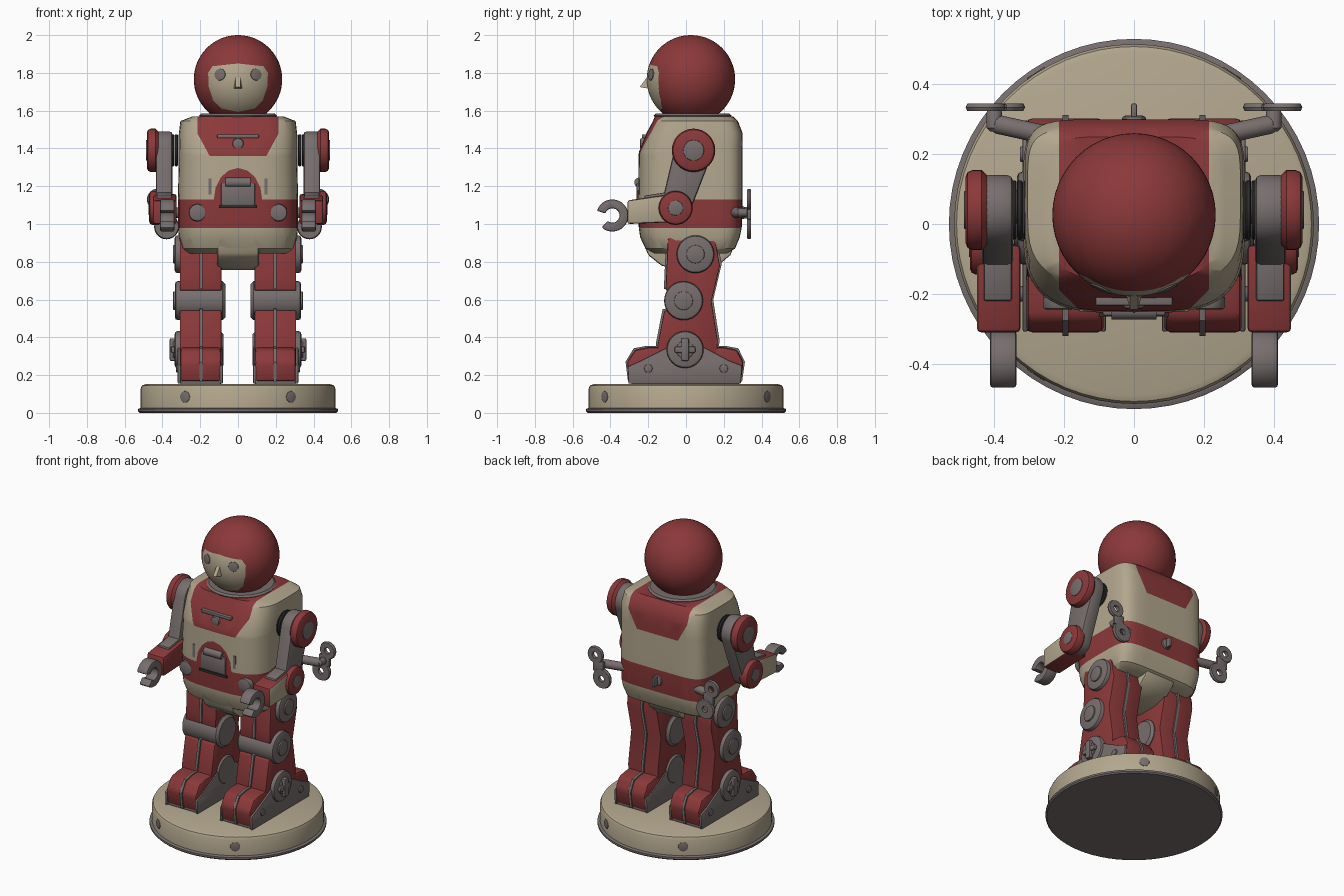
import bpy, bmesh, math
from mathutils import Vector, Matrix

cube = bpy.data.objects.get("Cube")
if cube:
    bpy.data.objects.remove(cube)


def material(name, rgb):
    m = bpy.data.materials.new(name)
    m.use_nodes = True
    m.diffuse_color = (*rgb, 1)
    m.node_tree.nodes["Principled BSDF"].inputs["Base Color"].default_value = (*rgb, 1)
    return m


RED = material("brick_red", (0.26, 0.04, 0.042))
CREAM = material("warm_cream", (0.45, 0.385, 0.27))
GRAY = material("metal_gray", (0.185, 0.157, 0.155))
DARK = material("dark_gap", (0.03, 0.028, 0.028))


def finish(name, bm, mats, mirror=False, rule=None):
    bmesh.ops.recalc_face_normals(bm, faces=bm.faces)
    for f in bm.faces:
        f.smooth = True
        if rule:
            f.material_index = rule(f.calc_center_median(), f.normal)
    me = bpy.data.meshes.new(name)
    bm.to_mesh(me)
    bm.free()
    me.set_sharp_from_angle(angle=math.radians(35))
    for m in mats:
        me.materials.append(m)
    ob = bpy.data.objects.new(name, me)
    bpy.context.collection.objects.link(ob)
    if mirror:
        ob.modifiers.new("Mirror", 'MIRROR').use_mirror_merge = False


def lathe(name, profile, centre, axis, mat, mirror=False, steps=32, closed=False):
    """Spin (radius, height) points around an axis through centre."""
    bm = bmesh.new()
    vs = [bm.verts.new((r, 0, h)) for r, h in profile]
    edges = [bm.edges.new(p) for p in zip(vs, vs[1:])]
    if closed:
        edges.append(bm.edges.new((vs[-1], vs[0])))
    bmesh.ops.spin(bm, geom=vs + edges, cent=(0, 0, 0), axis=(0, 0, 1),
                   angle=math.tau, steps=steps, use_merge=True)
    bmesh.ops.remove_doubles(bm, verts=bm.verts, dist=1e-5)
    rot = Vector(axis).to_track_quat('Z', 'Y').to_matrix().to_4x4()
    bm.transform(Matrix.Translation(centre) @ rot)
    finish(name, bm, [mat], mirror)


def disc(name, centre, axis, r, d, mat, mirror=False, b=0.01):
    prof = [(0, 0), (r - b, 0), (r, b), (r, d - b), (r - b * .3, d - b * .3), (r - b, d), (0, d)]
    lathe(name, prof, centre, axis, mat, mirror)


def plate(name, pts, x0, x1, mats, mirror=True, bevel=0.012, rule=None):
    """Extrude a (y, z) outline from x0 to x1."""
    bm = bmesh.new()
    face = bm.faces.new([bm.verts.new((x0, y, z)) for y, z in pts])
    ext = bmesh.ops.extrude_face_region(bm, geom=[face])
    moved = [g for g in ext["geom"] if isinstance(g, bmesh.types.BMVert)]
    bmesh.ops.translate(bm, verts=moved, vec=(x1 - x0, 0, 0))
    if bevel:
        sharp = [e for e in bm.edges if e.calc_face_angle(0) > 0.5]
        bmesh.ops.bevel(bm, geom=sharp, offset=bevel, segments=2, profile=0.5, affect='EDGES')
    finish(name, bm, mats, mirror, rule)


def rect(y0, y1, z0, z1):
    return [(y0, z0), (y1, z0), (y1, z1), (y0, z1)]


def arc(c, r, a0, a1, n=16):
    return [(c[0] + r * math.cos(a0 + (a1 - a0) * i / n),
             c[1] + r * math.sin(a0 + (a1 - a0) * i / n)) for i in range(n + 1)]


def capsule(p, rp, q, rq):
    a = math.atan2(q[1] - p[1], q[0] - p[0])
    h = math.pi / 2
    return arc(p, rp, a + h, a + 3 * h) + arc(q, rq, a - h, a + h)


def cut(bm, poly):
    """Cut the mesh along the edges of a convex (x, z) polygon."""
    for (x0, z0), (x1, z1) in zip(poly, poly[1:] + poly[:1]):
        bmesh.ops.bisect_plane(bm, geom=bm.verts[:] + bm.edges[:] + bm.faces[:],
                               plane_co=(x0, 0, z0), plane_no=(z1 - z0, 0, x0 - x1), dist=1e-5)


def inside(c, poly):
    return all((x1 - x0) * (c.z - z0) - (z1 - z0) * (c.x - x0) > -1e-6
               for (x0, z0), (x1, z1) in zip(poly, poly[1:] + poly[:1]))


# Round base with a flange and four rivets
lathe("base", [(0, .02), (.515, .02), (.515, .13), (.508, .145), (.49, .152), (0, .152)],
      (0, 0, 0), (0, 0, 1), CREAM, steps=64)
lathe("base_flange", [(0, 0), (.522, 0), (.53, .008), (.53, .02), (.517, .026), (0, .026)],
      (0, 0, 0), (0, 0, 1), GRAY, steps=64)
for side, y in (("front", -.43), ("back", .43)):
    out = Vector((.28, y, 0)).normalized()
    disc("base_rivets_" + side, out * .505 + Vector((0, 0, .085)), out, .03, .012, GRAY, True, .002)

# Torso loft: chamfered front, squarer back; belt, bibs and arch are cut colour areas
rings = [(.845, .275, -.17, .22), (.87, .30, -.215, .26), (.93, .313, -.243, .285), (.98, .318, -.25, .295),
         (1.13, .318, -.255, .30), (1.38, .313, -.25, .30), (1.48, .313, -.21, .30),
         (1.545, .305, -.175, .275), (1.57, .24, -.165, .25)]
bm = bmesh.new()
loops = []
for z, hx, y0, y1 in rings:
    loop = []
    for i in range(48):
        c, s = math.cos(math.tau * i / 48), math.sin(math.tau * i / 48)
        x, y = (math.copysign(abs(v) ** (.58 if s < 0 else .33), v) if abs(v) > 1e-9 else 0 for v in (c, s))
        loop.append(bm.verts.new((x * hx, (y0 + y1) / 2 + y * (y1 - y0) / 2, z)))
    loops.append(loop)
for a, b in zip(loops, loops[1:]):
    for i in range(48):
        j = (i + 1) % 48
        bm.faces.new((a[i], a[j], b[j], b[i]))
bm.faces.new(loops[0])
bm.faces.new(loops[-1])
bib = [(-.15, 1.36), (.15, 1.36), (.215, 1.48), (.215, 1.6), (-.215, 1.6), (-.215, 1.48)]
arch = [(x, 1.13 + z * 1.3) for x, z in arc((0, 0), .128, 0, math.pi, 8)]
belt = [(-.4, .98), (.4, .98), (.4, 1.13), (-.4, 1.13)]
for shape in (bib, arch, belt):
    cut(bm, shape)
finish("torso", bm, [CREAM, RED], rule=lambda c, n: int(
    inside(c, belt) or inside(c, bib) or (c.y < 0 and inside(c, arch))))
plate("crotch", [(-.235, .92), (-.20, .835), (-.13, .78), (-.05, .757), (.09, .757), (.17, .78),
                 (.235, .835), (.27, .92)], -.11, .11, [CREAM], False)

# Chest and belt fittings
plate("chest_bar", rect(-.233, -.20, 1.455, 1.475), -.11, .11, [GRAY], False, .004)
disc("chest_knob", (0, -.21, 1.425), (0, -1, 0), .03, .033, GRAY)
plate("arch_panel", rect(-.262, -.22, 1.10, 1.215), -.09, .09, [GRAY], False, .006)
plate("arch_drum", arc((-.248, 1.22), .026, 0, math.tau * 15 / 16, 15), -.065, .065, [GRAY], False, 0)
plate("arch_slot", rect(-.265, -.22, 1.085, 1.1), -.10, .10, [DARK], False, 0)
disc("belt_buttons", (.215, -.20, 1.06), (0, -1, 0), .046, .045, GRAY, True)
for i in range(4):
    x = .14 + i * .034
    front = -.25 + i * .017
    plate(f"vent_slats_{i}", rect(front, -.16, 1.155, 1.24), x, x + .016, [GRAY], True, 0)
disc("back_stud", (0, .29, 1.06), (0, 1, 0), .035, .02, GRAY)
plate("back_stud_fin", rect(.30, .345, 1.03, 1.09), -.008, .008, [GRAY], False, .004)

# Neck and helmet with cut face opening
lathe("neck_ring", [(0, 0), (.2, 0), (.207, .01), (.195, .02), (0, .02)],
      (0, .035, 1.564), (0, 0, 1), GRAY, steps=48)
skull = Vector((0, .026, 1.766))
bm = bmesh.new()
bmesh.ops.create_uvsphere(bm, u_segments=48, v_segments=32, radius=.234)
bm.transform(Matrix.Translation(skull))
half = [(.09, 1.612), (.132, 1.655), (.156, 1.73), (.158, 1.80), (.135, 1.835)]
face = [(0, 1.593)] + half + [(0, 1.85)] + [(-x, z) for x, z in reversed(half)]
cut(bm, face)
finish("head", bm, [RED, CREAM], rule=lambda c, n: int(c.y < 0 and inside(c, face)))
eye = Vector((.095, -.21, .025)).normalized()
disc("eyes", skull + eye * .226, eye, .031, .01, GRAY, True, .002)
bm = bmesh.new()
nose = [bm.verts.new(p) for p in ((-.012, -.2, 1.785), (.012, -.2, 1.785), (-.025, -.19, 1.715),
                                  (.025, -.19, 1.715), (-.012, -.245, 1.725), (.012, -.245, 1.725))]
for ids in ((0, 1, 5, 4), (0, 4, 2), (1, 3, 5), (2, 4, 5, 3), (0, 2, 3, 1)):
    bm.faces.new([nose[i] for i in ids])
finish("nose", bm, [CREAM])

# Arms
shoulder, elbow = (.04, 1.39), (-.055, 1.085)
X = (1, 0, 0)
for i in range(3):
    disc(f"shoulder_bellows_{i}", (.30 + i * .018, *shoulder), X, .085, .016, DARK, True, .005)
plate("upper_arms", capsule(shoulder, .1, elbow, .078), .347, .435, [GRAY], bevel=.015)
disc("shoulder_caps", (.415, *shoulder), X, .115, .068, RED, True, .022)
disc("shoulder_hubs", (.47, *shoulder), X, .055, .017, GRAY, True, .004)
disc("elbow_caps", (.40, *elbow), X, .09, .07, RED, True, .018)
disc("elbow_hubs", (.455, *elbow), X, .04, .018, GRAY, True, .004)
plate("forearms", [(-.31, 1.0), (-.06, 1.01), (-.06, 1.16), (-.31, 1.125)], .325, .45, [RED, CREAM],
      rule=lambda c, n: int(n.x > .5))
plate("forearm_sleeves", [(-.22, 1.1), (-.06, 1.12), (-.06, 1.175), (-.22, 1.15)], .35, .43, [GRAY], bevel=.006)
palm = (-.39, 1.045)
claw = arc(palm, .085, -2.3, 2.85, 24) + arc(palm, .038, 2.85, -2.3, 24)
plate("claw_hands", claw, .337, .412, [GRAY], bevel=.008)

# Winding keys on the back
disc("key_sockets", (.23, .25, 1.06), (1, .22, 0), .027, .175, GRAY, True)
disc("key_stems", (.40, .265, 1.06), (0, 1, 0), .022, .065, GRAY, True)
for part, x, z, r in (("upper", .425, 1.13, .057), ("lower", .378, .985, .066)):
    lathe("key_loop_" + part, [(.02, -.011), (r - .005, -.011), (r, 0), (r - .005, .011), (.02, .011)],
          (x, .334, z), (0, 1, 0), GRAY, True, closed=True)
plate("key_bridges", rect(.324, .344, 1.025, 1.095), .365, .44, [GRAY], bevel=.004)

# Legs: red shells notched at the knee, with a raised centre seam and gray joints
leg = [(-.095, .93), (-.105, .72), (-.108, .648), (-.06, .64), (-.06, .548), (-.115, .54), (-.15, .36),
       (-.15, .22), (.16, .22), (.168, .38), (.135, .59), (.18, .78), (.15, .93)]
foot = [(-.30, .165), (-.313, .27), (-.27, .335), (-.2, .348), (.2, .348), (.27, .335), (.305, .27), (.29, .165)]


def swell(pts, d, cy):
    return [(y + math.copysign(d, y - cy), z + (d if z > .3 else 0)) for y, z in pts]


plate("legs", leg, .088, .308, [RED], bevel=.006)
plate("leg_seams", swell(leg, .009, .01), .187, .204, [GRAY], bevel=0)
plate("feet", foot, .088, .308, [RED], bevel=.018)
plate("foot_seams", swell(foot, .007, 0), .187, .204, [GRAY], bevel=0)
side = [(-.305, .155), (-.308, .245), (-.24, .275), (-.09, .35), (.09, .35), (.23, .275), (.297, .25), (.29, .155)]
for part, x in (("outer", .303), ("inner", .08)):
    plate("foot_plates_" + part, side, x, x + .016, [GRAY], bevel=.005)
plate("foot_soles", rect(-.29, .28, .152, .18), .09, .306, [GRAY], bevel=.004)
for joint, y, z, r, x0, x1 in (("hip", .05, .84, .1, .10, .335), ("knee", -.013, .594, .103, .067, .334),
                               ("ankle", -.005, .335, .098, .078, .335)):
    disc(joint + "_joints", (x0, y, z), X, r, x1 - x0, GRAY, True, .015)
    disc(joint + "_hubs", (x1 - .005, y, z), X, r * .48, .014, GRAY, True, .004)
plate("ankle_latches_upright", rect(-.025, .015, .275, .395), .33, .362, [GRAY], bevel=.008)
plate("ankle_latches_level", rect(-.06, .05, .318, .352), .33, .355, [GRAY], bevel=.008)
for part, y in (("toe", -.2), ("heel", .2)):
    disc(part + "_rivets", (.315, y, .235), X, .022, .012, GRAY, True, .004)
